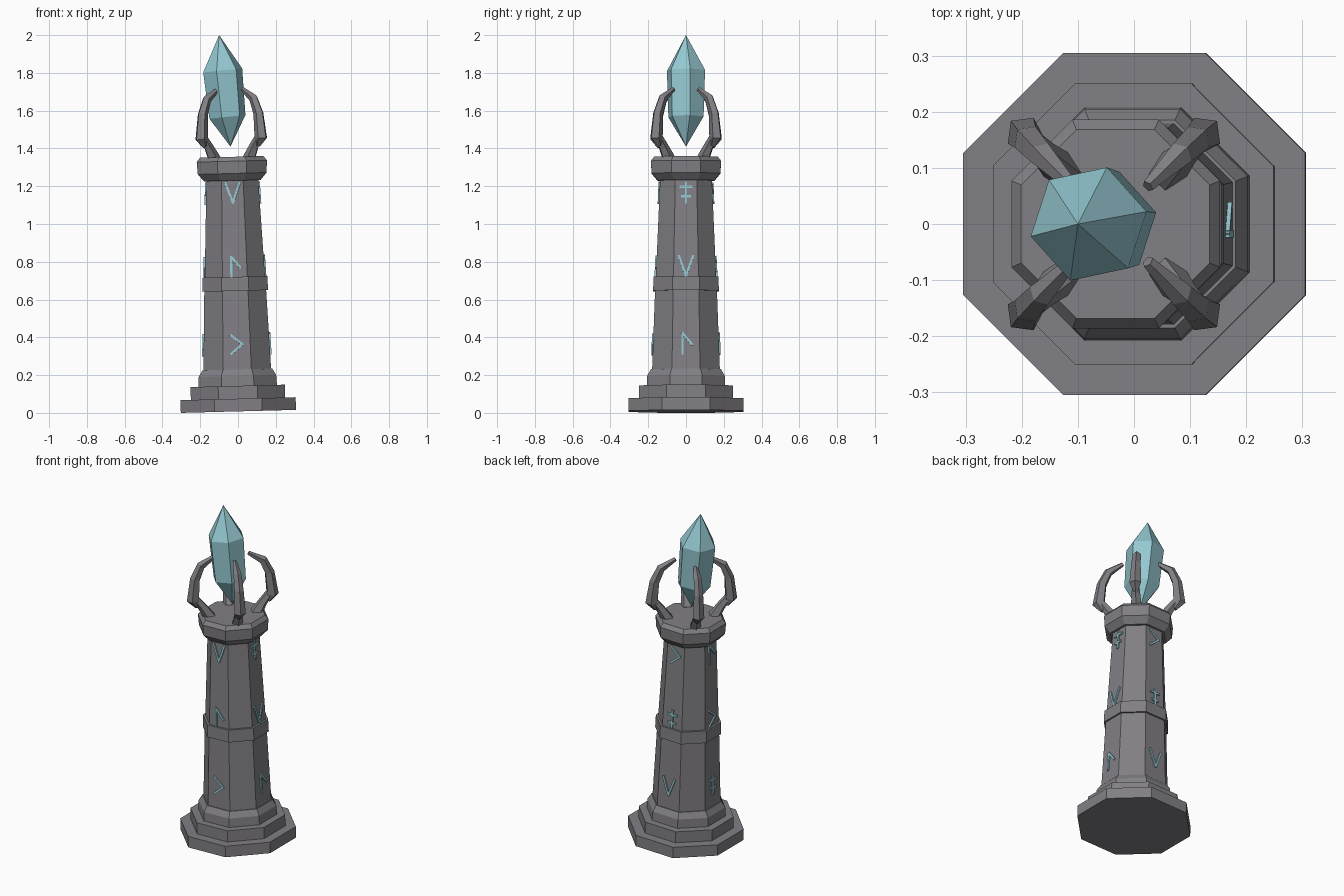
import bpy, bmesh
from math import sin, cos, pi, radians
from mathutils import Matrix, Vector

cube = bpy.data.objects.get("Cube")
if cube:
    bpy.data.objects.remove(cube, do_unlink=True)


def material(name, color):
    m = bpy.data.materials.new(name)
    m.use_nodes = True
    m.diffuse_color = color
    m.node_tree.nodes["Principled BSDF"].inputs["Base Color"].default_value = color
    return m


STONE = material("grey stone", (0.22, 0.213, 0.23, 1))
GLOW = material("pale blue crystal", (0.30, 0.58, 0.64, 1))
# The whole tower leans a little towards -x
LEAN = Matrix.Translation((0.002, 0, 0.008)) @ Matrix.Rotation(radians(-1.5), 4, 'Y')


def finish(name, bm, mat, matrix=LEAN):
    bm.transform(matrix)
    bmesh.ops.recalc_face_normals(bm, faces=bm.faces)
    mesh = bpy.data.meshes.new(name)
    bm.to_mesh(mesh)
    bm.free()
    mesh.materials.append(mat)
    obj = bpy.data.objects.new(name, mesh)
    bpy.context.collection.objects.link(obj)
    return obj


def loft(bm, rings):
    """Skin a list of point rings and cap both ends."""
    loops = [[bm.verts.new(p) for p in ring] for ring in rings]
    n = len(loops[0])
    for a, b in zip(loops, loops[1:]):
        for i in range(n):
            j = (i + 1) % n
            bm.faces.new((a[i], a[j], b[j], b[i]))
    bm.faces.new(loops[0])
    bm.faces.new(loops[-1])


def octagon(apothem, z):
    r = apothem / cos(pi / 8)
    return [(r * cos(pi / 8 + k * pi / 4), r * sin(pi / 8 + k * pi / 4), z) for k in range(8)]


# Octagonal masonry: (apothem, height) profiles
parts = {
    "base_slab": [(0.305, 0), (0.305, 0.067)],
    "base_step": [(0.25, 0.06), (0.25, 0.135)],
    "base_moulding": [(0.208, 0.13), (0.205, 0.188), (0.185, 0.222)],
    "lower_column": [(0.18, 0.2), (0.163, 0.66)],
    "middle_band": [(0.174, 0.638), (0.172, 0.712)],
    "upper_column": [(0.16, 0.7), (0.137, 1.23)],
    "cap": [(0.15, 1.222), (0.182, 1.26), (0.186, 1.325), (0.168, 1.348)],
}
for name, profile in parts.items():
    bm = bmesh.new()
    loft(bm, [octagon(a, z) for a, z in profile])
    finish(name, bm, STONE)


# Claws: bent, tapering five-sided limbs on the diagonals
def limb(bm, path):
    rings = []
    for i, (r, z, w) in enumerate(path):
        p, q = path[max(i - 1, 0)], path[min(i + 1, len(path) - 1)]
        d = Vector((q[0] - p[0], 0, q[1] - p[1])).normalized()
        out = Vector((d.z, 0, -d.x))
        side = Vector((0, 1, 0))
        angles = [k * 2 * pi / 5 for k in range(5)]
        rings.append([Vector((r, 0, z)) + w * (cos(a) * out + 0.95 * sin(a) * side)
                      for a in angles])
    loft(bm, rings)


FOOT = [(0.13, 1.335, 0.036), (0.17, 1.40, 0.027), (0.215, 1.46, 0.022)]
FINGER = [(0.20, 1.405, 0.014), (0.224, 1.445, 0.036), (0.21, 1.575, 0.029),
          (0.175, 1.655, 0.025), (0.095, 1.705, 0.012)]
for k, corner in enumerate(("back_left", "back_right", "front_right", "front_left")):
    bm = bmesh.new()
    limb(bm, FOOT)
    limb(bm, FINGER)
    turn = Matrix.Rotation(pi / 4 + k * pi / 2, 4, 'Z')
    finish("claw_" + corner, bm, STONE, LEAN @ turn)

# Crystal: six-sided, pointed at both ends, tilted more than the tower
bm = bmesh.new()


def hexagon(r, z):
    return [bm.verts.new((r * cos(k * pi / 3), r * sin(k * pi / 3), z)) for k in range(6)]


low, high = hexagon(0.098, 0.158), hexagon(0.106, 0.405)
bottom, tip = bm.verts.new((0, 0, 0)), bm.verts.new((0, 0, 0.593))
for i in range(6):
    j = (i + 1) % 6
    bm.faces.new((bottom, low[j], low[i]))
    bm.faces.new((low[i], low[j], high[j], high[i]))
    bm.faces.new((high[i], high[j], tip))
tilt = Matrix.Translation((-0.04, 0, 1.41)) @ Matrix.Rotation(radians(-5.8), 4, 'Y')
finish("crystal", bm, GLOW, tilt @ Matrix.Rotation(radians(12), 4, 'Z'))

# Runes: strokes as (start, end) on the wall plane
ARROW = [((-0.03, 0.05), (0.03, 0)), ((0.03, 0), (-0.03, -0.05))]
HOOK = [((-0.018, -0.055), (-0.018, 0.055)), ((-0.018, 0.055), (0.032, -0.005))]
VEE = [((-0.038, 0.055), (0, -0.05)), ((0, -0.05), (0.038, 0.055))]
CROSS = [((0, -0.055), (0, 0.055)), ((-0.03, 0.03), (0.03, 0.03)),
         ((-0.022, -0.02), (0.022, -0.02))]
CYCLE = [ARROW, HOOK, VEE, CROSS]
# Rows: height, wall apothem, inward slope
ROWS = [(0.355, 0.1743, 0.037), (0.765, 0.1572, 0.043), (1.155, 0.1403, 0.043)]


def stroke(bm, a, b):
    a, b = Vector((a[0], 0, a[1])), Vector((b[0], 0, b[1]))
    d = b - a
    x = d.normalized()
    y = Vector((0, 1, 0))
    frame = Matrix((x, y, x.cross(y))).transposed().to_4x4()
    size = Matrix.Diagonal((d.length + 0.008, 0.009, 0.012, 1))
    bmesh.ops.create_cube(bm, size=1, matrix=Matrix.Translation((a + b) / 2) @ frame @ size)


for side, wall in enumerate(("front", "left", "back", "right")):
    for row, (z, apothem, slope) in enumerate(ROWS):
        bm = bmesh.new()
        for a, b in CYCLE[(side + row) % 4]:
            stroke(bm, a, b)
        place = (Matrix.Rotation(side * pi / 2, 4, 'Z')
                 @ Matrix.Translation((0, -apothem - 0.003, z))
                 @ Matrix.Rotation(-slope, 4, 'X'))
        finish(f"rune_{wall}_{row + 1}", bm, GLOW, LEAN @ place)
